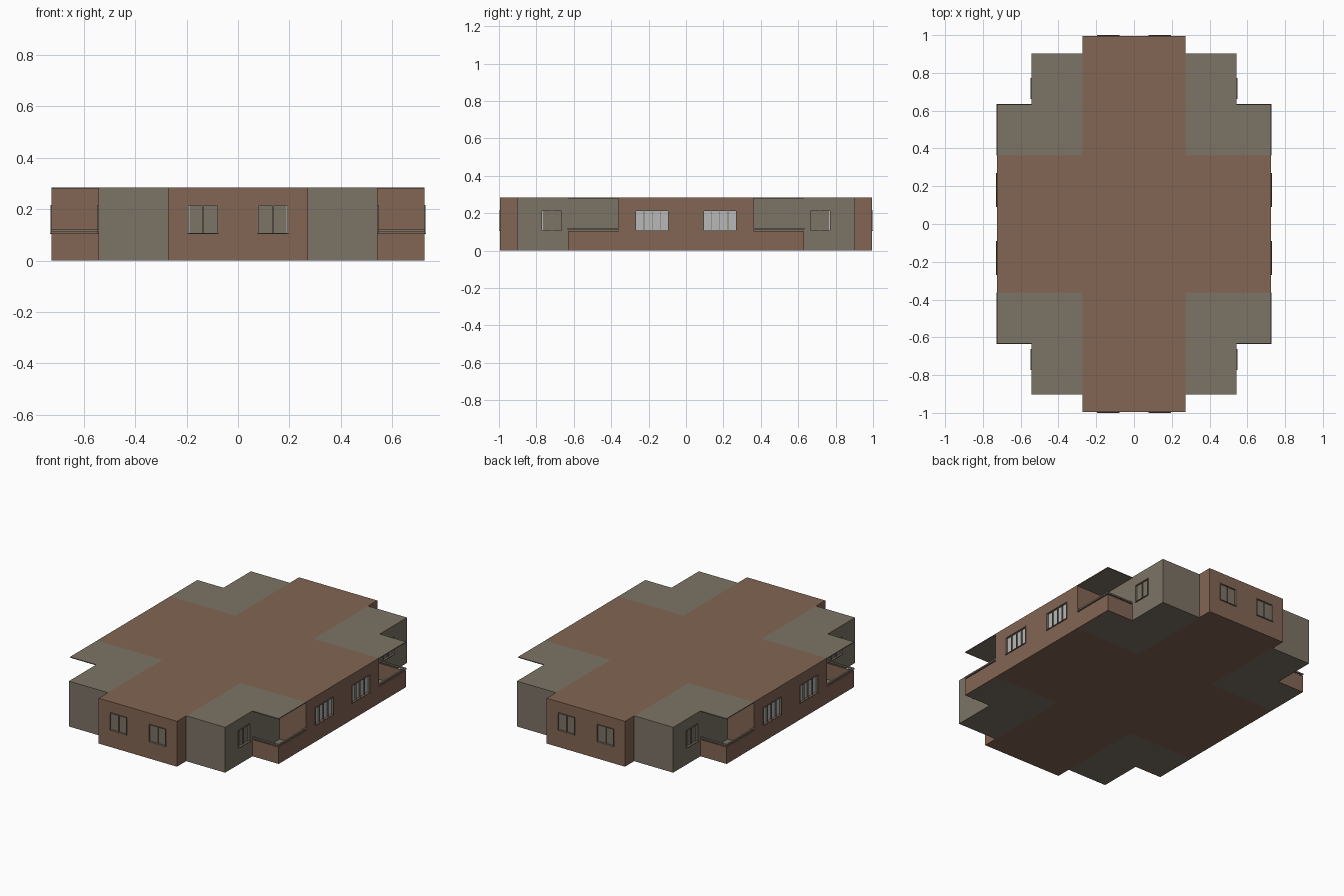
import bpy, bmesh

if "Cube" in bpy.data.objects:
    bpy.data.objects.remove(bpy.data.objects["Cube"])

H = 0.285                     # overall height
WX, WY = 0.725, 0.994         # wall ends of the two wings
AX, AY = 0.272, 0.362         # half widths of the wings
BX, BY = 0.543, 0.903         # outer corner of the grey rooms
PY = 0.632                    # end of the balconies


def material(name, rgb):
    m = bpy.data.materials.new(name)
    m.diffuse_color = (*rgb, 1)
    m.use_nodes = True
    m.node_tree.nodes["Principled BSDF"].inputs["Base Color"].default_value = m.diffuse_color
    return m


brown = material("brown_wall", (0.225, 0.132, 0.088))
grey = material("grey_wall", (0.200, 0.172, 0.132))
glass = material("glass", (0.48, 0.48, 0.48))


def finish(bm, name, mat):
    bmesh.ops.recalc_face_normals(bm, faces=bm.faces)
    me = bpy.data.meshes.new(name)
    bm.to_mesh(me)
    bm.free()
    ob = bpy.data.objects.new(name, me)
    bpy.context.collection.objects.link(ob)
    if mat:
        me.materials.append(mat)
    return ob


def prism(bm, pts, z0, z1):
    f = bm.faces.new([bm.verts.new((x, y, z0)) for x, y in pts])
    r = bmesh.ops.extrude_face_region(bm, geom=[f], use_keep_orig=True)
    for v in r["geom"]:
        if isinstance(v, bmesh.types.BMVert):
            v.co.z = z1


def boxes(name, items, mat):
    bm = bmesh.new()
    for x0, x1, y0, y1, z0, z1 in items:
        prism(bm, [(x0, y0), (x1, y0), (x1, y1), (x0, y1)], z0, z1)
    return finish(bm, name, mat)


def oriented(axis, sign, wall, u0, u1, d0, d1, z0, z1):
    """Box given along the wall (u), outward from it (d) and in height."""
    a, b = sorted((sign * (wall + d0), sign * (wall + d1)))
    return (a, b, u0, u1, z0, z1) if axis == "x" else (u0, u1, a, b, z0, z1)


cutters = {"brown": [], "grey": []}


def window(name, body, axis, sign, wall, uc, width, panes, blind):
    z0, z1, t = 0.108, 0.213, 0.004
    u0, u1 = uc - width / 2, uc + width / 2

    def box(*a):
        return oriented(axis, sign, wall, *a)

    cutters[body].append(box(u0, u1, -0.012, 0.02, z0, z1))
    # frame: sides, head, sill and mullions
    parts = [box(u0 - t, u0, -0.004, 0.004, z0, z1),
             box(u1, u1 + t, -0.004, 0.004, z0, z1),
             box(u0 - t, u1 + t, -0.004, 0.004, z1, z1 + t),
             box(u0 - t, u1 + t, -0.004, 0.006, z0 - t, z0)]
    for i in range(1, panes):
        u = u0 + width * i / panes
        parts.append(box(u - t / 2, u + t / 2, -0.011, -0.001, z0, z1))
    boxes(name + "_frame", parts, grey)
    boxes(name + "_glass", [box(u0, u1, -0.012, -0.009, z0, z1)], glass)
    # grey blind leaving a sliver of glass at the outer edge
    if blind:
        s = 0.004
        a, b = (u0, u1 - s) if uc > 0 else (u0 + s, u1)
        boxes(name + "_blind", [box(a, b, -0.009, -0.007, z0, z1)], grey)


# cross-shaped main body
quarter = [(WX, AY), (AX, AY), (AX, WY)]
pts = (quarter + [(-x, y) for x, y in reversed(quarter)]
       + [(-x, -y) for x, y in quarter]
       + [(x, -y) for x, y in reversed(quarter)])
bm = bmesh.new()
prism(bm, pts, 0, H)
body = finish(bm, "main_body", brown)


def corner(sx, sy, items):
    out = []
    for x0, x1, y0, y1, z0, z1 in items:
        xs, ys = sorted((sx * x0, sx * x1)), sorted((sy * y0, sy * y1))
        out.append((*xs, *ys, z0, z1))
    return out


# grey corner rooms, balconies and windows, mirrored to four corners
rooms, t = [], 0.008
for sx in (-1, 1):
    for sy in (-1, 1):
        rooms += corner(sx, sy, [(AX, BX, AY, BY, 0, H)])
        boxes("balcony_slabs", corner(sx, sy, [
            (BX, WX, AY, PY, H - 0.005, H),
            (BX, WX - t, AY, PY - t, 0, 0.004)]), grey)
        boxes("balcony_parapet", corner(sx, sy, [
            (WX - t, WX, AY, PY, 0, 0.105),
            (BX, WX - t, PY - t, PY, 0, 0.105)]), brown)
        boxes("balcony_rail", corner(sx, sy, [
            (WX - t, WX + 0.002, AY, PY + 0.002, 0.112, 0.121),
            (BX, WX - t, PY - t, PY + 0.002, 0.112, 0.121)]), grey)
        window("end_window", "brown", "y", sy, WY, sx * 0.136, 0.112, 2, True)
        window("side_window", "brown", "x", sx, WX, sy * 0.181, 0.172, 4, False)
        window("room_window", "grey", "x", sx, BX, sy * 0.717, 0.105, 2, True)
corner_rooms = boxes("corner_rooms", rooms, grey)

# window recesses
for ob, key in ((body, "brown"), (corner_rooms, "grey")):
    cut = boxes("window_cutter", cutters[key], ob.data.materials[0])
    cut.hide_render = True
    mod = ob.modifiers.new("recess", "BOOLEAN")
    mod.object, mod.operation, mod.solver = cut, "DIFFERENCE", "EXACT"
    bpy.context.view_layer.objects.active = ob
    bpy.ops.object.modifier_apply(modifier=mod.name)
    bpy.data.objects.remove(cut)
